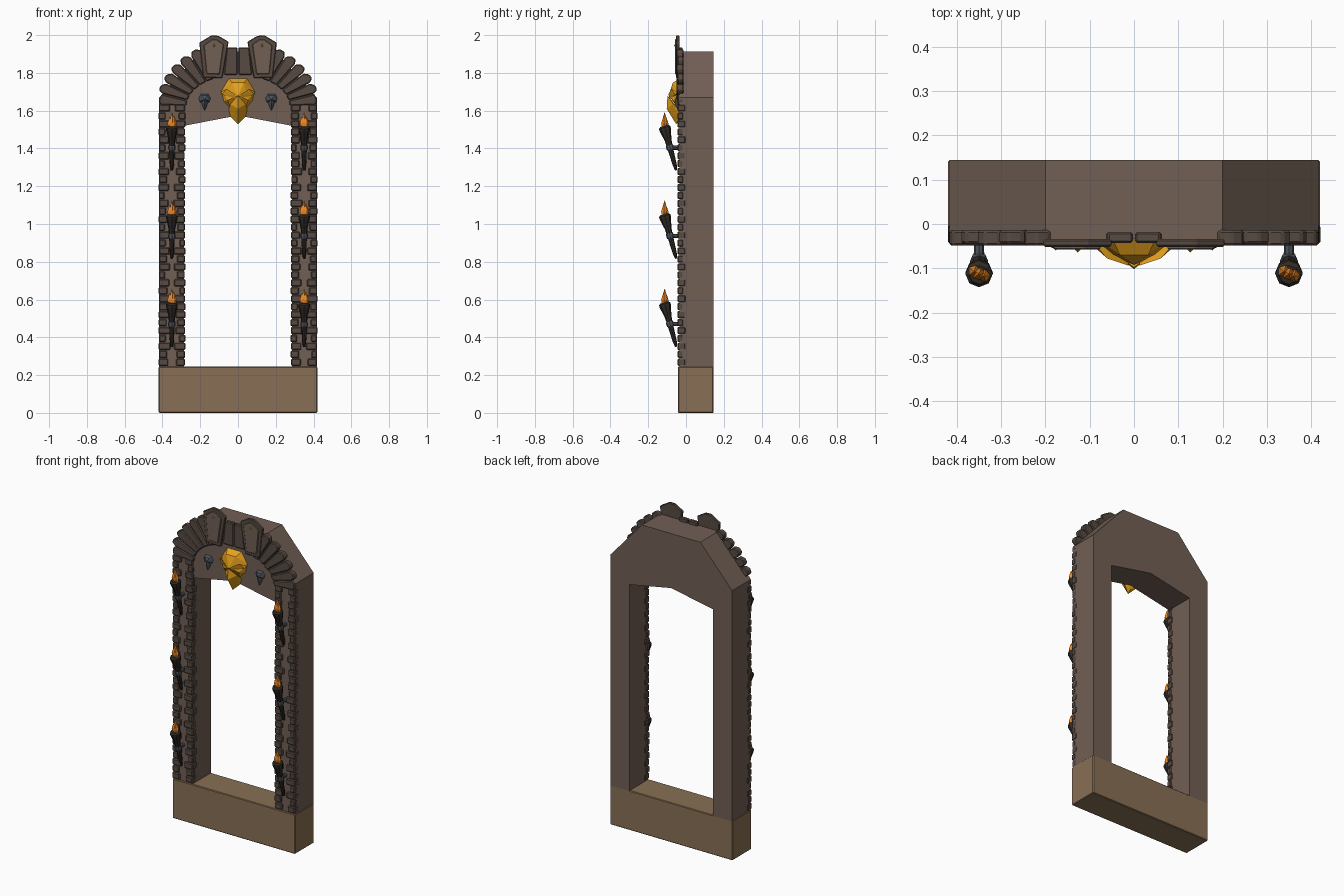
import bpy, bmesh, math, random
from mathutils import Matrix, Vector

if "Cube" in bpy.data.objects:
    bpy.data.objects.remove(bpy.data.objects["Cube"])

random.seed(4)


def material(name, rgb):
    m = bpy.data.materials.new(name)
    m.diffuse_color = (*rgb, 1)
    m.use_nodes = True
    m.node_tree.nodes["Principled BSDF"].inputs["Base Color"].default_value = m.diffuse_color
    return m


WALL = material("wall_stone", (0.165, 0.115, 0.09))
BASE = material("base_stone", (0.25, 0.16, 0.09))
TRIM = material("trim_stone", (0.095, 0.068, 0.055))
GOLD = material("gold", (0.80, 0.36, 0.012))
IRON = material("iron", (0.075, 0.09, 0.11))
WOOD = material("dark_wood", (0.03, 0.024, 0.02))
FIRE = material("flame", (0.85, 0.24, 0.015))


def finish(name, bm, mat, bevel=0):
    bmesh.ops.recalc_face_normals(bm, faces=bm.faces)
    me = bpy.data.meshes.new(name)
    bm.to_mesh(me)
    bm.free()
    me.materials.append(mat)
    ob = bpy.data.objects.new(name, me)
    bpy.context.collection.objects.link(ob)
    if bevel:
        b = ob.modifiers.new("bevel", "BEVEL")
        b.width, b.segments = bevel, 1
    return ob


def box(bm, x0, x1, y0, y1, z0, z1):
    m = Matrix.Translation(((x0 + x1) / 2, (y0 + y1) / 2, (z0 + z1) / 2))
    s = Matrix.Diagonal((abs(x1 - x0), y1 - y0, z1 - z0, 1))
    bmesh.ops.create_cube(bm, size=1, matrix=m @ s)


def prism(bm, pts, y0, y1):
    """Extrude an x-z outline from y0 to y1."""
    f = bm.faces.new([bm.verts.new((x, y0, z)) for x, z in pts])
    r = bmesh.ops.extrude_face_region(bm, geom=[f])
    bmesh.ops.translate(bm, verts=[v for v in r["geom"] if isinstance(v, bmesh.types.BMVert)],
                        vec=(0, y1 - y0, 0))


def hull(name, pts, mat, cx=0, mirror=True):
    """Faceted solid from half of its corner points."""
    bm = bmesh.new()
    full = set(pts) | ({(-x, y, z) for x, y, z in pts} if mirror else set())
    for x, y, z in sorted(full):
        bm.verts.new((x + cx, y, z))
    r = bmesh.ops.convex_hull(bm, input=bm.verts)
    bmesh.ops.delete(bm, geom=list({v for v in r["geom_interior"] if isinstance(v, bmesh.types.BMVert)}),
                     context="VERTS")
    return finish(name, bm, mat)


def lathe(name, rings, mat, matrix, sides=8):
    """Flat-sided turned shape from (radius, height) rings."""
    bm = bmesh.new()
    loops = [[bm.verts.new(matrix @ Vector((r * math.cos(a), r * math.sin(a), h)))
              for a in (2 * math.pi * i / sides for i in range(sides))] for r, h in rings]
    for lo, hi in zip(loops, loops[1:]):
        for i in range(sides):
            j = (i + 1) % sides
            bm.faces.new((lo[i], lo[j], hi[j], hi[i]))
    bm.faces.new(loops[0])
    bm.faces.new(loops[-1])
    return finish(name, bm, mat)


# Base block
bm = bmesh.new()
box(bm, -0.42, 0.42, -0.042, 0.145, 0, 0.245)
finish("base", bm, BASE, 0.004)

# Gate frame: chamfered outline around a peaked opening
bm = bmesh.new()
half = [(0.417, 0.24), (0.417, 1.67), (0.2, 1.912)]
hole = [(0, 1.575), (0.285, 1.52), (0.285, 0.24)]
right = half + [(0, 1.912)] + hole
for s in (1, -1):
    prism(bm, [(s * x, z) for x, z in right], -0.034, 0.145)
bmesh.ops.remove_doubles(bm, verts=bm.verts, dist=1e-5)
middle = [f for f in bm.faces if all(abs(v.co.x) < 1e-4 for v in f.verts)]
bmesh.ops.delete(bm, geom=middle, context="FACES")
bmesh.ops.dissolve_limit(bm, angle_limit=0.01, verts=bm.verts, edges=bm.edges)
finish("gate_frame", bm, WALL)

for s, side in ((1, "right"), (-1, "left")):
    # Pillar edge stones, alternating long and short
    bm = bmesh.new()
    n = 33
    pitch = (1.635 - 0.247) / n
    for i in range(n):
        z = 0.247 + i * pitch
        for edge, d in ((0.42, -1), (0.279, 1)):
            w = (0.047, 0.03)[i % 2] + random.uniform(0, 0.016)
            out = edge - d * random.uniform(-0.003, 0.001)
            depth = -0.002 - 0.012 * (i % 2)
            box(bm, s * out, s * (edge + d * w), -0.045, depth,
                z + 0.002, z + pitch - 0.002)
    finish(side + "_pillar_stones", bm, TRIM, 0.005)

    # Fan of arch stones
    bm = bmesh.new()
    count = 6

    def oval(a, b, t):
        t = math.radians(t)
        return (s * a * math.cos(t), 1.62 + b * math.sin(t))

    for i in range(count):
        t0 = 2 + i * 61 / count
        t1 = t0 + 61 / count - 0.7
        g = 1.0 if i == 0 else 1.03
        prism(bm, [oval(0.275, 0.17, t0), oval(0.41, 0.335, t0),
                   oval(0.42 * g, 0.345 * g, t0 + 2.5), oval(0.42 * g, 0.345 * g, t1 - 3),
                   oval(0.41, 0.335, t1), oval(0.275, 0.17, t1)],
              -0.045 - 0.004 * (i % 2), -0.014)
    prism(bm, [(s * 0.002, 1.79), (s * 0.002, 1.935), (s * 0.06, 1.935), (s * 0.075, 1.79)],
          -0.043, -0.018)
    finish(side + "_arch_stones", bm, TRIM, 0.005)

    # Tall crown stone with raised panel and stud
    crown = [(0.083, 1.772), (0.05, 1.965), (0.103, 1.996), (0.14, 1.999), (0.205, 1.96), (0.184, 1.775)]
    bm = bmesh.new()
    prism(bm, [(s * x, z) for x, z in crown], -0.052, -0.034)
    finish(side + "_crown_stone", bm, TRIM, 0.004)
    bm = bmesh.new()
    prism(bm, [(s * (0.13 + (x - 0.13) * 0.68), 1.885 + (z - 1.885) * 0.82) for x, z in crown],
          -0.058, -0.045)
    finish(side + "_crown_panel", bm, WALL, 0.003)
    hull(side + "_crown_stud", [(0, -0.064, 1.945), (0.009, -0.055, 1.945),
                                (0, -0.055, 1.958), (0, -0.055, 1.932)], GOLD, s * 0.127)

    # Small iron bird head
    hull(side + "_small_head", [(0.02, -0.03, 1.69), (0.034, -0.03, 1.665), (0.024, -0.03, 1.64),
                                (0, -0.058, 1.66), (0.016, -0.05, 1.68), (0.02, -0.047, 1.652)],
         IRON, s * 0.177)
    hull(side + "_small_beak", [(0, -0.06, 1.66), (0.016, -0.04, 1.645), (0.013, -0.03, 1.625),
                                (0, -0.057, 1.632), (0, -0.043, 1.6), (0, -0.03, 1.61)],
         IRON, s * 0.177)

    # Gold brow and recessed eye of the large head
    hull(side + "_brow", [(s * 0.012, -0.094, 1.685), (s * 0.012, -0.085, 1.665),
                          (s * 0.09, -0.045, 1.70), (s * 0.086, -0.055, 1.685),
                          (s * 0.06, -0.078, 1.715), (s * 0.06, -0.05, 1.68)], GOLD, mirror=False)

    # Torches with wall bracket, leaning away from the pillar
    for k in range(3):
        z0 = 0.35 + 0.467 * k
        place = Matrix.Translation((s * 0.35, -0.052, z0)) @ Matrix.Rotation(math.radians(15), 4, "X")
        tag = f"{side}_torch_{k + 1}"
        lathe(tag, [(0.006, 0), (0.011, 0.03), (0.015, 0.12), (0.018, 0.165),
                    (0.031, 0.222), (0.031, 0.235), (0.022, 0.243)], WOOD, place)
        lathe(tag + "_ring", [(0.018, 0.112), (0.02, 0.118), (0.02, 0.132), (0.018, 0.138)], IRON, place)
        lathe(tag + "_bracket", [(0.011, 0), (0.011, 0.05)], IRON,
              Matrix.Translation((s * 0.35, -0.034, z0 + 0.12)) @ Matrix.Rotation(math.radians(90), 4, "X"))
        for j, (dx, dy, h) in enumerate(((0, 0, 0.075), (-0.011, 0.006, 0.052), (0.011, -0.004, 0.056))):
            lathe(f"{tag}_flame_{j + 1}", [(0.012, 0), (0.015, h * 0.3), (0.009, h * 0.65), (0.001, h)], FIRE,
                  Matrix.Translation((s * 0.35 + dx, -0.113 + dy, z0 + 0.232)), 5)

# Large gold bird head with hooked beak
hull("bird_head", [(0.05, -0.03, 1.772), (0.09, -0.03, 1.705), (0.078, -0.03, 1.65), (0.03, -0.03, 1.60),
                   (0, -0.092, 1.68), (0.032, -0.07, 1.748), (0.055, -0.068, 1.655)], GOLD)
hull("bird_beak", [(0, -0.098, 1.68), (0.042, -0.068, 1.635), (0.05, -0.03, 1.60), (0.038, -0.035, 1.565),
                   (0, -0.102, 1.61), (0, -0.052, 1.528), (0, -0.03, 1.55)], GOLD)
